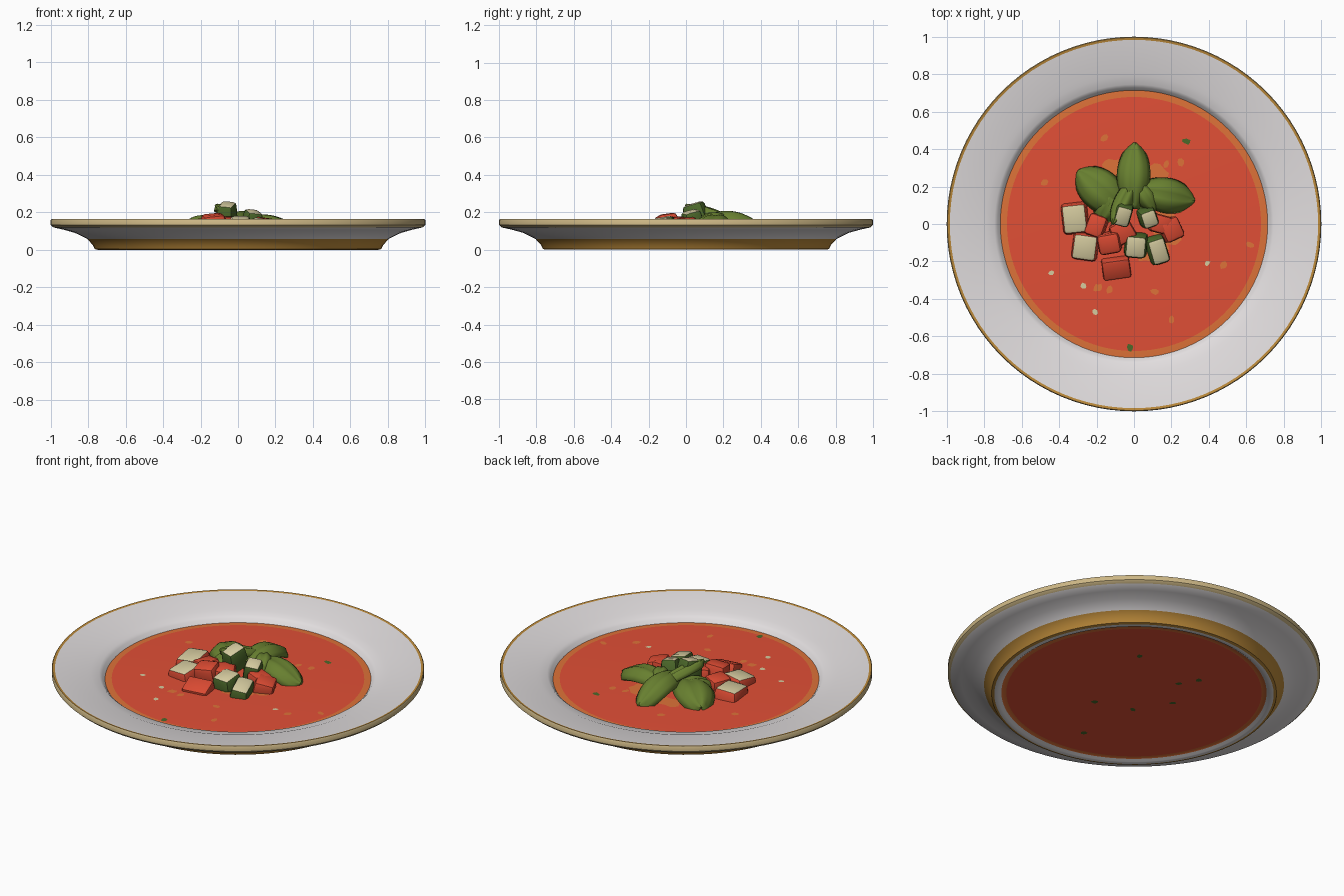
import bpy, bmesh, math, random
from mathutils import Vector, Matrix, Euler

if "Cube" in bpy.data.objects:
    bpy.data.objects.remove(bpy.data.objects["Cube"])

random.seed(4)


def lin(c):
    c /= 255
    return c / 12.92 if c <= 0.04045 else ((c + 0.055) / 1.055) ** 2.4


def mat(name, r, g, b):
    m = bpy.data.materials.new(name)
    m.diffuse_color = (lin(r), lin(g), lin(b), 1)
    m.use_nodes = True
    m.node_tree.nodes["Principled BSDF"].inputs["Base Color"].default_value = m.diffuse_color
    return m


WHITE = mat("porcelain white", 226, 222, 223)
GOLD = mat("gold trim", 188, 138, 58)
CREAM = mat("cream rim", 206, 184, 134)
RED = mat("soup red", 225, 79, 54)
ORANGE = mat("oil orange", 222, 114, 56)
TOMATO = mat("tomato red", 218, 74, 50)
LEAF = mat("leaf green", 104, 128, 48)
DARK = mat("cucumber green", 76, 104, 42)
FLESH = mat("cucumber flesh", 214, 204, 160)


def finish(bm, name, mats, angle=40):
    me = bpy.data.meshes.new(name)
    bm.to_mesh(me)
    bm.free()
    for m in mats:
        me.materials.append(m)
    ob = bpy.data.objects.new(name, me)
    bpy.context.collection.objects.link(ob)
    bpy.ops.object.select_all(action='DESELECT')
    ob.select_set(True)
    bpy.context.view_layer.objects.active = ob
    if angle:
        bpy.ops.object.shade_smooth_by_angle(angle=math.radians(angle))
    return ob


def lathe(name, prof, cols, mats, n=96):
    """Revolve (r, z) points; cols gives one material index per segment."""
    bm = bmesh.new()
    rings = []
    for r, z in prof:
        if r == 0:
            rings.append([bm.verts.new((0, 0, z))] * n)
        else:
            rings.append([bm.verts.new((r * math.cos(2 * math.pi * i / n),
                                        r * math.sin(2 * math.pi * i / n), z)) for i in range(n)])
    for a, b, c in zip(rings, rings[1:], cols):
        for i in range(n):
            j = (i + 1) % n
            vs = list(dict.fromkeys((a[i], b[i], b[j], a[j])))
            bm.faces.new(vs).material_index = c
    return finish(bm, name, mats)


# plate: from the well over the rim and down to the coloured underside
lathe("plate",
      [(.71, .092), (.728, .116), (.745, .13), (.79, .136), (.815, .146), (.983, .160), (.996, .163),
       (1, .157), (1, .133), (.985, .119), (.93, .107), (.87, .09), (.805, .058),
       (.775, .025), (.765, .004), (.75, 0), (.725, 0), (.712, .010), (.685, .010), (0, .010)],
      [0, 0, 0, 0, 0, 1, 2, 2, 2, 0, 0, 0, 1, 1, 1, 0, 0, 4, 3],
      [WHITE, GOLD, CREAM, RED, ORANGE])

# soup surface with oily edge
lathe("soup", [(0, .099), (.678, .099), (.717, .097)], [0, 1], [RED, ORANGE])


# flecks floating on the soup, and on the underside
def fleck(name, x, y, size, m, z=.1015, sides=7):
    bm = bmesh.new()
    a0, st = random.uniform(0, 6), random.uniform(.6, 1)
    rot = random.uniform(0, 3)
    vs = []
    for i in range(sides):
        a = a0 + 2 * math.pi * i / sides
        r = size * random.uniform(.75, 1.1)
        p = Matrix.Rotation(rot, 2) @ Vector((r * math.cos(a), r * st * math.sin(a)))
        vs.append(bm.verts.new((x + p.x, y + p.y, z)))
    f = bm.faces.new(vs)
    if z < .05:
        f.normal_flip()
    finish(bm, name, [m], 0)


for x, y in [(.17, .32), (-.48, .22), (.25, .33), (.62, -.11), (.2, -.51), (-.13, -.35),
             (.48, -.22), (-.16, .46), (.11, -.36), (-.2, -.34), (-.06, -.27), (-.19, -.34)]:
    fleck("oil_fleck", x, y, .024, ORANGE)
for x, y in [(-.44, -.26), (.39, -.21), (-.21, -.47), (-.27, -.33)]:
    fleck("pale_fleck", x, y, .018, FLESH)
for x, y in [(.28, .44), (-.02, -.66)]:
    fleck("herb_fleck", x, y, .025, DARK)
for x, y in [(-.12, .23), (-.18, .33), (-.23, .05), (-.11, -.14), (.1, -.21), (-.07, -.5), (.23, .32)]:
    fleck("underside_fleck", x, y, .02, DARK, z=.008)
# oil pools around the garnish
for x, y, s in [(.12, .25, .08), (.10, -.14, .10), (-.09, .30, .08), (.17, -.02, .10)]:
    fleck("oil_pool", x, y, s, ORANGE, z=.1005, sides=14)


# diced vegetables: bevelled blocks, optionally with a pale cut top
def dice(name, loc, size, rot, side, top=None, taper=1.0):
    bm = bmesh.new()
    bmesh.ops.create_cube(bm, size=1)
    for v in bm.verts:
        k = taper if v.co.z > 0 else 1
        v.co = Vector((v.co.x * size[0] * k, v.co.y * size[1] * k, v.co.z * size[2]))
    bmesh.ops.bevel(bm, geom=bm.edges[:], offset=min(size) * .2, segments=2,
                    affect='EDGES', profile=.5)
    bm.normal_update()
    for f in bm.faces:
        f.material_index = 1 if top and f.normal.z > .85 else 0
    bmesh.ops.transform(bm, verts=bm.verts, matrix=Matrix.Translation(loc) @
                        Euler([math.radians(a) for a in rot]).to_matrix().to_4x4())
    finish(bm, name, [side, top] if top else [side], 30)


for loc, size, rot in [
        ((-.13, -.10, .13), (.12, .11, .12), (8, -6, 10)),
        ((-.095, -.235, .10), (.15, .11, .07), (22, 0, 8)),
        ((.195, -.03, .11), (.11, .12, .10), (5, 12, 25)),
        ((.14, .0, .12), (.11, .10, .10), (0, 8, -15)),
        ((-.20, -.01, .115), (.10, .12, .10), (0, -8, -20)),
        ((-.06, -.04, .12), (.12, .12, .11), (5, 0, 30))]:
    dice("tomato_dice", loc, size, rot, TOMATO)
for loc, size, rot in [
        ((-.315, .03, .10), (.15, .18, .10), (4, -4, 6)),
        ((-.26, -.12, .10), (.15, .16, .10), (8, -4, -8))]:
    dice("pale_topped_dice", loc, size, rot, TOMATO, FLESH, .85)
for loc, size, rot in [
        ((.01, -.115, .115), (.13, .14, .12), (10, 0, -5)),
        ((.125, -.14, .11), (.11, .16, .10), (12, 8, 18)),
        ((-.06, .055, .185), (.10, .13, .13), (16, 5, -15)),
        ((.075, .035, .155), (.10, .11, .11), (15, 6, 20))]:
    dice("cucumber_dice", loc, size, rot, DARK, FLESH, .85)


# basil leaves: domed blunt grids with a midrib crease
def leaf(base, tip, width, arch, droop=.06):
    b, t = Vector(base), Vector(tip)
    d = t - b
    side = Vector((-d.y, d.x, 0)).normalized()
    bm = bmesh.new()
    nu, nv = 16, 10
    grid = []
    for i in range(nu + 1):
        u = i / nu
        w = width / 2 * max(.02, math.sin(math.pi * (.08 + .92 * u ** 1.15))) ** .5
        row = []
        for j in range(nv + 1):
            v = 2 * j / nv - 1
            p = b + d * u + side * (w * v)
            p.z += arch * math.sin(math.pi * u) - droop * abs(v) ** 2.5 - .01 * max(0, 1 - abs(v) * 3)
            row.append(bm.verts.new(p))
        grid.append(row)
    for i in range(nu):
        for j in range(nv):
            bm.faces.new((grid[i][j], grid[i + 1][j], grid[i + 1][j + 1], grid[i][j + 1]))
    bmesh.ops.recalc_face_normals(bm, faces=bm.faces)
    if sum(f.normal.z for f in bm.faces) < 0:
        bmesh.ops.reverse_faces(bm, faces=bm.faces[:])
    ob = finish(bm, "basil_leaf", [LEAF], 60)
    s = ob.modifiers.new("thickness", 'SOLIDIFY')
    s.thickness = .014


leaf((-.05, .07, .15), (-.30, .285, .13), .22, .05)
leaf((-.01, .08, .18), (.005, .435, .12), .18, .06)
leaf((.02, .18, .17), (.325, .125, .12), .19, .045)
leaf((.0, .24, .18), (-.115, .0, .25), .10, .015, .04)
leaf((-.07, .2, .15), (-.19, .01, .14), .15, .04)
leaf((.02, .22, .18), (.11, .07, .17), .11, .03, .05)
